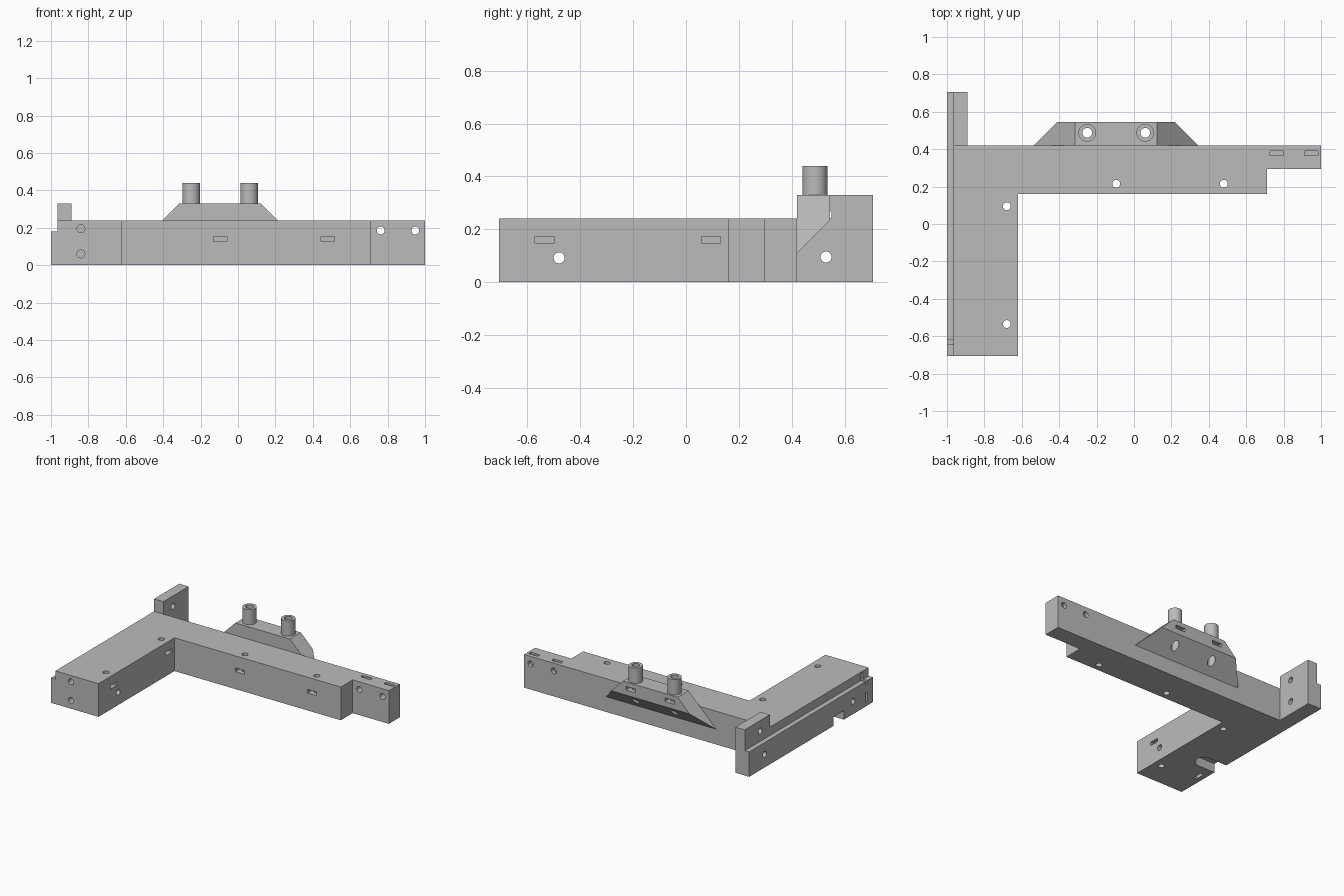
import bpy, bmesh
from math import cos, sin, pi

cube = bpy.data.objects.get("Cube")
if cube:
    bpy.data.objects.remove(cube, do_unlink=True)

grey = bpy.data.materials.new("plain grey")
grey.use_nodes = True
colour = (0.5, 0.5, 0.5, 1)
grey.diffuse_color = colour
grey.node_tree.nodes["Principled BSDF"].inputs["Base Color"].default_value = colour

PLACE = {"x": lambda a, b, t: (t, a, b),
         "y": lambda a, b, t: (a, t, b),
         "z": lambda a, b, t: (a, b, t)}


def add_mesh(name, bm):
    bmesh.ops.recalc_face_normals(bm, faces=bm.faces)
    mesh = bpy.data.meshes.new(name)
    bm.to_mesh(mesh)
    bm.free()
    mesh.materials.append(grey)
    ob = bpy.data.objects.new(name, mesh)
    bpy.context.collection.objects.link(ob)
    return ob


def prism(name, outline, axis, lo, hi):
    """Extrude a flat outline along an axis."""
    bm = bmesh.new()
    ends = [[bm.verts.new(PLACE[axis](a, b, t)) for a, b in outline] for t in (lo, hi)]
    for ring in ends:
        bm.faces.new(ring)
    n = len(outline)
    for i in range(n):
        j = (i + 1) % n
        bm.faces.new((ends[0][i], ends[0][j], ends[1][j], ends[1][i]))
    return add_mesh(name, bm)


def rect(a0, a1, b0, b1):
    return [(a0, b0), (a1, b0), (a1, b1), (a0, b1)]


def circle(a, b, r, n=40):
    return [(a + r * cos(2 * pi * i / n), b + r * sin(2 * pi * i / n)) for i in range(n)]


def hole(axis, a, b, lo, hi, r=0.021):
    return prism("hole_cutter", circle(a, b, r), axis, lo, hi)


def slot(x0, x1, y0, y1, z0, z1):
    return prism("slot_cutter", rect(x0, x1, y0, y1), "z", z0, z1)


def carve(ob, cutters):
    """Subtract every cutter, bake the result and remove the cutters."""
    for c in cutters:
        c.hide_render = True
        m = ob.modifiers.new("cut", "BOOLEAN")
        m.operation, m.solver, m.object = "DIFFERENCE", "EXACT", c
    graph = bpy.context.evaluated_depsgraph_get()
    mesh = bpy.data.meshes.new_from_object(ob.evaluated_get(graph))
    ob.modifiers.clear()
    ob.data = mesh
    for c in cutters:
        bpy.data.objects.remove(c, do_unlink=True)


TOP, BACK, END = 0.24, 0.42, 0.707

# L-shaped body with a thinner tongue on its free end
body = prism("body", [(-1, -END), (-0.62, -END), (-0.62, 0.16), (0.71, 0.16),
                      (0.71, 0.295), (1, 0.295), (1, BACK), (-1, BACK)], "z", 0, TOP)
cuts = [slot(-1.1, -0.965, -0.8, 0.5, 0.18, 0.3)]          # edge ledge

# Vertical bolt holes with nut slots
for x in (-0.095, 0.48):
    cuts += [hole("z", x, 0.215, -0.1, 0.4),
             slot(x - 0.036, x + 0.036, 0.1, 0.25, 0.126, 0.152)]
for y in (-0.535, 0.095):
    cuts += [hole("z", -0.68, y, -0.1, 0.4),
             slot(-0.715, -0.55, y - 0.036, y + 0.036, 0.148, 0.173)]

# Tongue bolt holes with nut slots
for x in (0.763, 0.948):
    cuts += [hole("y", x, 0.185, 0.2, 0.5),
             slot(x - 0.037, x + 0.037, 0.366, 0.391, 0.148, 0.3)]

# Front bolt holes with nut slots entering from the ledge side
for z in (0.06, 0.195):
    cuts += [hole("y", -0.84, z, -0.8, -0.53),
             slot(-1.1, -0.805, -0.645, -0.62, z - 0.036, z + 0.036)]

# Cross bolt hole, its nut slot, and the rounded cable notch underneath
cuts += [hole("x", -0.48, 0.092, -1.1, -0.5),
         slot(-0.965, -0.94, -0.516, -0.444, -0.1, 0.128)]
arc = [(-0.86 + 0.06 * cos(t), -0.315 + 0.06 * sin(t))
       for t in [pi * (i / 16 - 0.5) for i in range(17)]]
cuts.append(prism("notch_cutter", [(-1.1, -0.375)] + arc + [(-1.1, -0.255)], "z", -0.1, 0.065))
carve(body, cuts)

# Stepped post behind the corner
post = prism("post", [(-1, 0), (-0.89, 0), (-0.89, 0.33), (-0.965, 0.33),
                      (-0.965, 0.18), (-1, 0.18)], "y", BACK, END)
carve(post, [hole("x", 0.53, z, -1.1, -0.8) for z in (0.095, 0.255)])

# Wedge bracket: back profile swept between sloped ends
profile = [(BACK, 0.11), (0.545, 0.235), (0.545, 0.33), (BACK, 0.33)]
bm = bmesh.new()
sides = []
for s in (-1, 1):
    sides.append([bm.verts.new((-0.0965 + s * (0.2185 + 0.33 - z), y, z)) for y, z in profile])
    bm.faces.new(sides[-1])
for i in range(4):
    j = (i + 1) % 4
    bm.faces.new((sides[0][i], sides[0][j], sides[1][j], sides[1][i]))
bracket = add_mesh("wedge_bracket", bm)

# Bracket bores, nut slots and hollow standoffs
TUBES, TY = (-0.25, 0.06), 0.488
cuts, parts = [], [body, post, bracket]
for x in TUBES:
    cuts += [hole("z", x, TY, 0, 0.5, 0.026),
             slot(x - 0.038, x + 0.038, 0.45, 0.6, 0.272, 0.298)]
    tube = prism("standoff", circle(x, TY, 0.047, 48), "z", 0.33, 0.44)
    carve(tube, [hole("z", x, TY, 0.2, 0.5, 0.026)])
    parts.append(tube)
carve(bracket, cuts)

# Smooth the round walls and keep the edges crisp
bpy.ops.object.select_all(action="DESELECT")
for ob in parts:
    ob.select_set(True)
bpy.context.view_layer.objects.active = body
bpy.ops.object.shade_smooth_by_angle()
